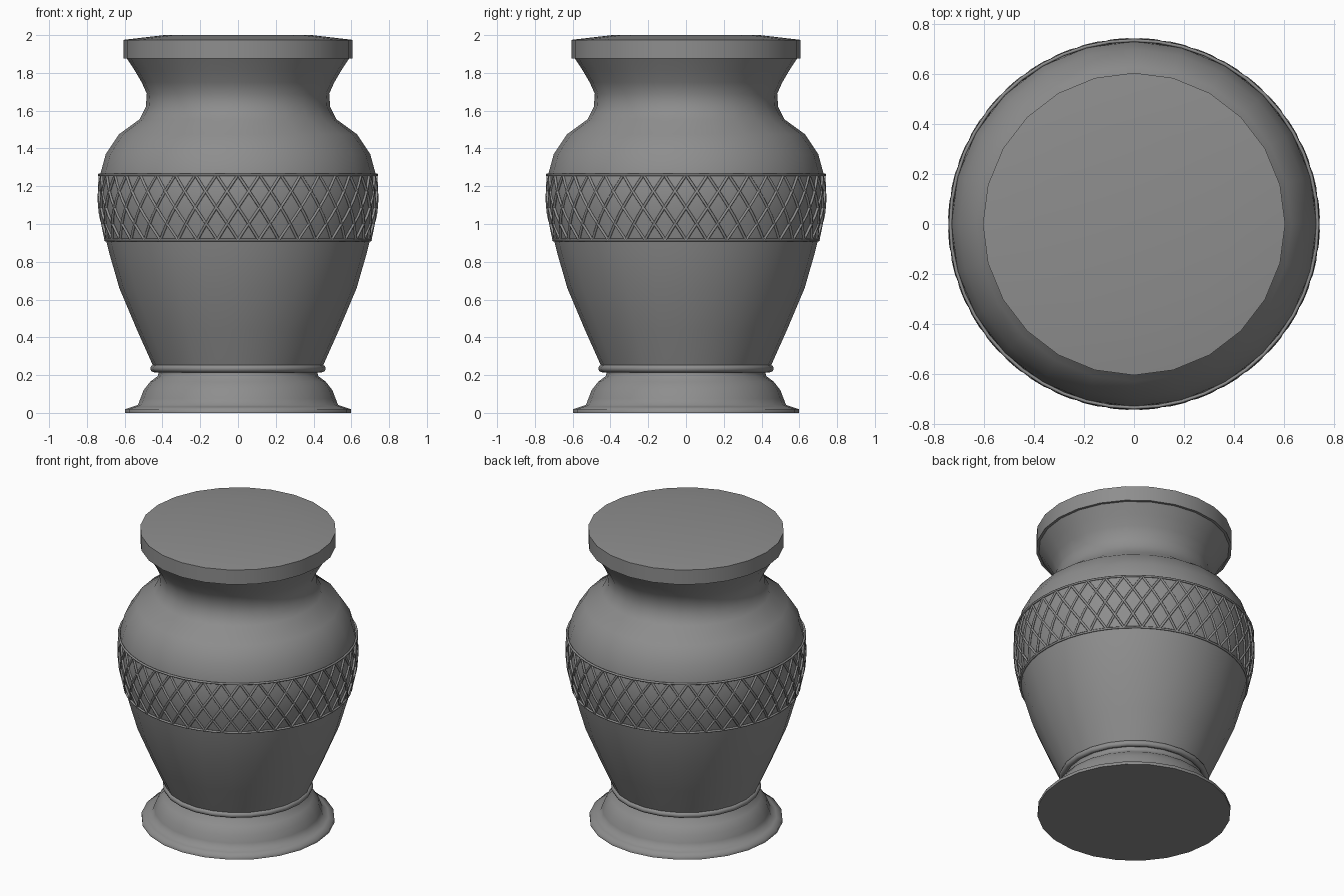
import bpy, bmesh, math

if "Cube" in bpy.data.objects:
    bpy.data.objects.remove(bpy.data.objects["Cube"])

# Dark grey used on every part
grey = bpy.data.materials.new("dark_grey")
grey.diffuse_color = (0.27, 0.27, 0.27, 1)
grey.use_nodes = True
grey.node_tree.nodes["Principled BSDF"].inputs["Base Color"].default_value = grey.diffuse_color

def lathe(name, profile, sides, closed=False, angle=35):
    """Revolve (radius, z) points about z; radius 0 makes a pole."""
    bm = bmesh.new()
    rings = []
    for r, z in profile:
        if r == 0:
            rings.append([bm.verts.new((0, 0, z))] * sides)
        else:
            rings.append([bm.verts.new((r * math.cos(2 * math.pi * i / sides),
                                        r * math.sin(2 * math.pi * i / sides), z))
                          for i in range(sides)])
    pairs = list(zip(rings, rings[1:]))
    if closed:
        pairs.append((rings[-1], rings[0]))
    for a, b in pairs:
        for i in range(sides):
            j = (i + 1) % sides
            bm.faces.new(list(dict.fromkeys((a[i], a[j], b[j], b[i]))))
    bmesh.ops.recalc_face_normals(bm, faces=bm.faces)
    me = bpy.data.meshes.new(name)
    bm.to_mesh(me)
    bm.free()
    me.materials.append(grey)
    ob = bpy.data.objects.new(name, me)
    bpy.context.collection.objects.link(ob)
    bpy.ops.object.select_all(action='DESELECT')
    ob.select_set(True)
    bpy.context.view_layer.objects.active = ob
    bpy.ops.object.shade_smooth_by_angle(angle=math.radians(angle))
    return ob

def ring(name, radius, z, minor, sides, steps=8):
    pts = [(radius + minor * math.cos(2 * math.pi * k / steps),
            z + minor * math.sin(2 * math.pi * k / steps)) for k in range(steps)]
    return lathe(name, pts, sides, closed=True, angle=60)

# Stepped, flared foot
lathe("foot", [(0, 0), (0.597, 0), (0.597, 0.02), (0.56, 0.032), (0.53, 0.042), (0.517, 0.075),
               (0.50, 0.12), (0.465, 0.165), (0.425, 0.195), (0.42, 0.215), (0.44, 0.25)],
      24, angle=75)
ring("foot_bead", 0.445, 0.235, 0.02, 24)

# Main body with shoulder and flared neck
body = [(0.45, 0.25), (0.535, 0.44), (0.628, 0.66), (0.68, 0.84), (0.70, 0.92),
        (0.73, 1.05), (0.738, 1.15), (0.73, 1.26), (0.70, 1.37), (0.63, 1.475),
        (0.52, 1.555), (0.488, 1.62), (0.483, 1.69), (0.51, 1.75), (0.545, 1.81), (0.588, 1.876)]
lathe("body", [(0, 0.25)] + body + [(0, 1.876)], 24, angle=45)

# Lid with slightly domed top
lathe("lid", [(0, 1.876), (0.605, 1.876), (0.605, 1.975), (0.39, 2.0), (0, 2.0)], 24)

# Rims of the decorative band
Z0, Z1 = 0.915, 1.26
ring("band_rim_lower", 0.702, Z0, 0.007, 48)
ring("band_rim_upper", 0.735, Z1, 0.007, 48)

# Crossing helical strands forming the diamond lattice
def body_radius(z):
    for (r0, z0), (r1, z1) in zip(body, body[1:]):
        if z0 <= z <= z1:
            return r0 + (r1 - r0) * (z - z0) / (z1 - z0)

STRANDS, ROWS, STEPS = 40, 4, 8
cu = bpy.data.curves.new("lattice_band", 'CURVE')
cu.dimensions = '3D'
cu.bevel_depth = 0.0075
cu.bevel_resolution = 1
cu.materials.append(grey)
for d in (1, -1):
    for s in range(STRANDS):
        sp = cu.splines.new('POLY')
        sp.points.add(STEPS)
        for k, p in enumerate(sp.points):
            t = k / STEPS
            z = Z0 + (Z1 - Z0) * t
            a = 2 * math.pi * (s + d * ROWS / 2 * t) / STRANDS
            r = body_radius(z) + 0.001
            p.co = (r * math.cos(a), r * math.sin(a), z, 1)
lattice = bpy.data.objects.new("lattice_band", cu)
bpy.context.collection.objects.link(lattice)
